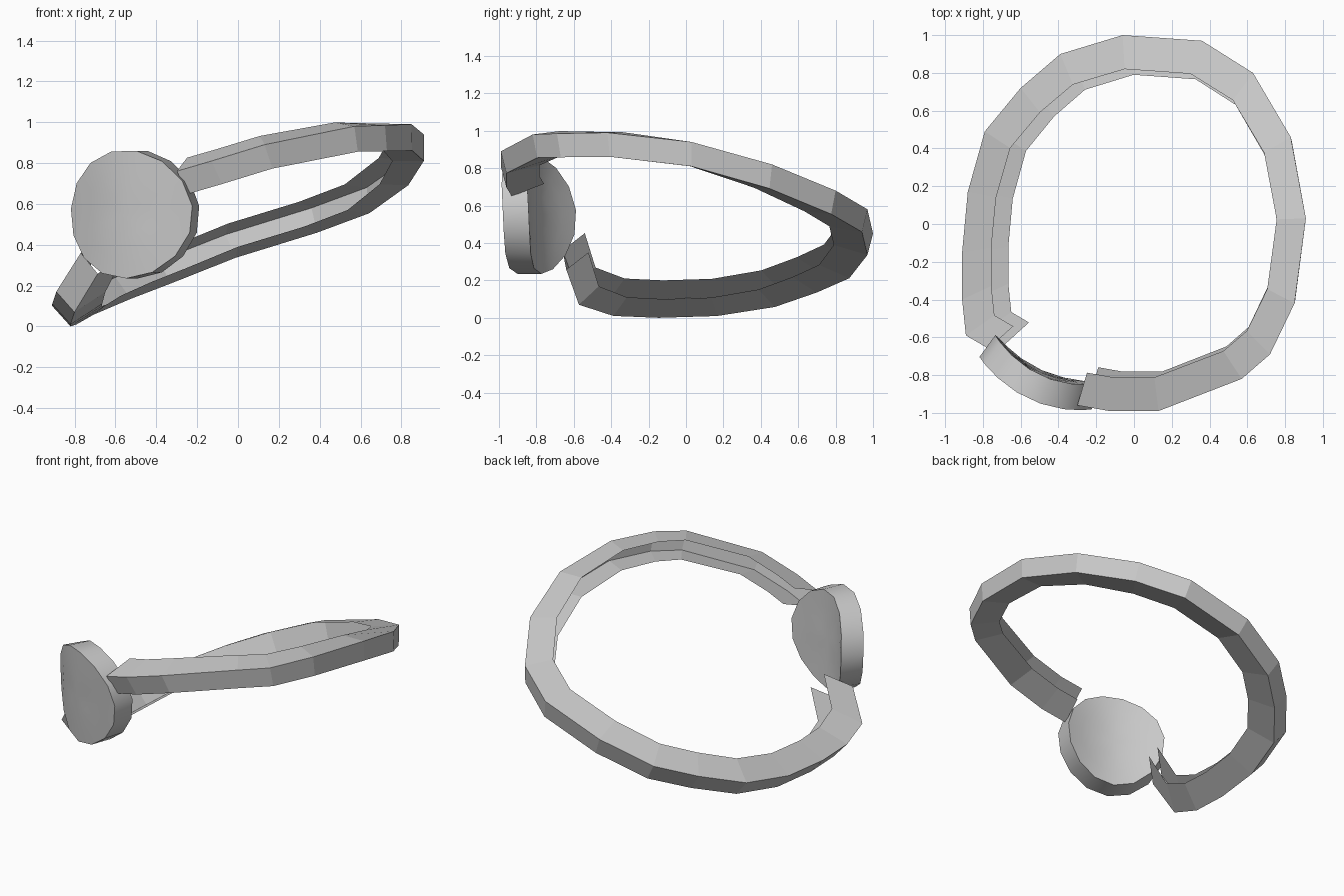
import bpy, bmesh, math
from mathutils import Vector

if "Cube" in bpy.data.objects:
    bpy.data.objects.remove(bpy.data.objects["Cube"], do_unlink=True)

grey = bpy.data.materials.new("plain_grey")
grey.use_nodes = True
colour = (0.58, 0.58, 0.58, 1)
grey.diffuse_color = colour
grey.node_tree.nodes["Principled BSDF"].inputs["Base Color"].default_value = colour


def finish(bm, name, recalc=True):
    if recalc:
        bmesh.ops.recalc_face_normals(bm, faces=bm.faces[:])
    mesh = bpy.data.meshes.new(name)
    bm.to_mesh(mesh)
    bm.free()
    mesh.materials.append(grey)
    obj = bpy.data.objects.new(name, mesh)
    bpy.context.collection.objects.link(obj)
    return obj


def bridge(bm, first, second, closed):
    count = len(first)
    for i in range(count if closed else count - 1):
        j = (i + 1) % count
        bm.faces.new((first[i], first[j], second[j], second[i]))


# Upper outer edge of the band, from one disc joint round to the other
band_path = [
    (-.30, -.96, .76), (-.13, -.99, .81), (.13, -.99, .89), (.57, -.82, .98),
    (.72, -.69, .985), (.85, -.42, .99), (.91, .03, .94), (.83, .46, .82),
    (.63, .80, .68), (.36, .97, .58), (-.06, 1, .45), (-.39, .90, .32),
    (-.60, .72, .24), (-.79, .49, .16), (-.88, .17, .11), (-.91, -.15, .10),
    (-.91, -.40, .11), (-.89, -.59, .17), (-.77, -.66, .36),
]


def channel_section(point):
    """Open channel: inner top, outer top, outer bottom, inner bottom."""
    outer = Vector(point)
    side = outer.x / .91
    inner = Vector((outer.x * .83, outer.y * .82, outer.z + .05 * (1 - side)))
    drop = Vector((.045 * (1 - side), -.03 * outer.y, -.115 - .015 * side))
    return inner, outer, outer + drop, inner + drop


# Band: thin channel open towards the middle
bm = bmesh.new()
sections = [[bm.verts.new(p) for p in channel_section(pt)] for pt in band_path]
for a, b in zip(sections, sections[1:]):
    bridge(bm, a, b, False)
finish(bm, "band")

# Disc: round plate bent to follow the band
SIDES = 15
along = Vector((.906, -.42, 0))
outward = Vector((-.42, -.906, 0))
centre = Vector((-.52, -.84, .55))


def disc_point(radius, angle, depth):
    u, v = radius * math.cos(angle), radius * math.sin(angle)
    bulge = .08 * (1 - u * u)
    narrow = 1 - .6 * depth
    return (centre + along * (.33 * u * narrow) + Vector((0, -.015 * v, .315 * v))
            + outward * (bulge - depth))


bm = bmesh.new()
rims = []
for depth in (0, .14):
    hub = bm.verts.new(disc_point(0, 0, depth))
    rings = [[bm.verts.new(disc_point(r, math.tau * (i + .3) / SIDES, depth))
              for i in range(SIDES)] for r in (.35, .7, 1)]
    for i in range(SIDES):
        bm.faces.new((hub, rings[0][i], rings[0][(i + 1) % SIDES]))
    for a, b in zip(rings, rings[1:]):
        bridge(bm, a, b, True)
    rims.append(rings[-1])
bridge(bm, rims[0], rims[1], True)
disc = finish(bm, "disc")
bpy.ops.object.select_all(action='DESELECT')
disc.select_set(True)
bpy.context.view_layer.objects.active = disc
bpy.ops.object.shade_smooth_by_angle(angle=math.radians(35))
